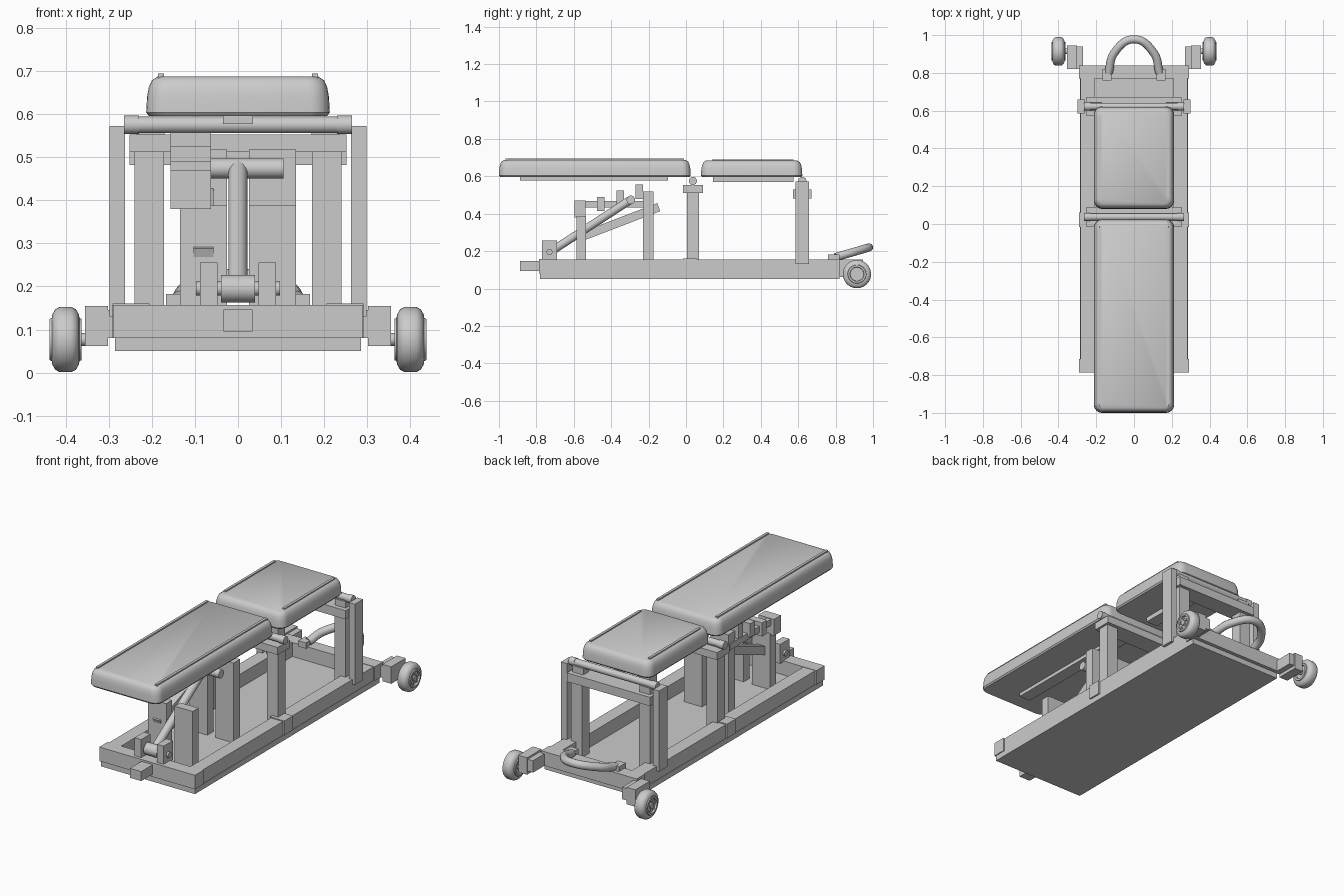
import bpy, bmesh, math
from mathutils import Vector, Matrix

if "Cube" in bpy.data.objects:
    bpy.data.objects.remove(bpy.data.objects["Cube"])


def finish(name, bm, smooth=False):
    bmesh.ops.recalc_face_normals(bm, faces=bm.faces)
    me = bpy.data.meshes.new(name)
    for f in bm.faces:
        f.smooth = smooth
    bm.to_mesh(me)
    bm.free()
    if smooth:
        me.set_sharp_from_angle(angle=math.radians(35))
    ob = bpy.data.objects.new(name, me)
    bpy.context.collection.objects.link(ob)
    return ob


def box(name, x, y, z, tilt=None):
    """Box from (min, max) ranges; tilt rotates about x through its centre."""
    c = Vector([sum(r) / 2 for r in (x, y, z)])
    s = [r[1] - r[0] for r in (x, y, z)]
    bm = bmesh.new()
    m = Matrix.Translation(c) @ Matrix.Rotation(tilt or 0, 4, 'X') @ Matrix.Diagonal((*s, 1))
    bmesh.ops.create_cube(bm, size=1, matrix=m)
    return finish(name, bm)


def pair(name, x, y, z):
    box(name + "_right", x, y, z)
    box(name + "_left", (-x[1], -x[0]), y, z)


def rod(name, a, b, r, seg=24):
    a, b = Vector(a), Vector(b)
    d = b - a
    bm = bmesh.new()
    m = Matrix.Translation((a + b) / 2) @ d.to_track_quat('Z', 'Y').to_matrix().to_4x4()
    bmesh.ops.create_cone(bm, cap_ends=True, segments=seg, radius1=r, radius2=r,
                          depth=d.length, matrix=m)
    return finish(name, bm, True)


def pad(name, hx, y0, y1, levels, rad=0.045):
    """Cushion: rounded rectangles stacked at (inset, z) levels."""
    bm = bmesh.new()
    rings = []
    for inset, z in levels:
        ring, r = [], rad - inset * 0.5
        for k, (cx, cy) in enumerate(((hx - inset - r, y1 - inset - r), (-hx + inset + r, y1 - inset - r),
                                      (-hx + inset + r, y0 + inset + r), (hx - inset - r, y0 + inset + r))):
            for i in range(7):
                t = math.pi / 2 * (k + i / 6)
                ring.append(bm.verts.new((cx + r * math.cos(t), cy + r * math.sin(t), z)))
        rings.append(ring)
    n = len(rings[0])
    for a, b in zip(rings, rings[1:]):
        for i in range(n):
            bm.faces.new((a[i], a[(i + 1) % n], b[(i + 1) % n], b[i]))
    bm.faces.new(rings[0])
    bm.faces.new(rings[-1])
    return finish(name, bm, True)


def wheel(name, centre, profile, seg=40):
    bm = bmesh.new()
    vs = [bm.verts.new((x, 0, r)) for x, r in profile]
    es = [bm.edges.new(p) for p in zip(vs, vs[1:])]
    bmesh.ops.spin(bm, geom=vs + es, cent=(0, 0, 0), axis=(1, 0, 0),
                   angle=math.tau, steps=seg)
    bmesh.ops.remove_doubles(bm, verts=bm.verts, dist=1e-5)
    bmesh.ops.translate(bm, verts=bm.verts, vec=centre)
    return finish(name, bm, True)


# base frame
box("base_plate", (-0.285, 0.285), (-0.78, 0.82), (0.05, 0.08))
pair("side_rail", (0.21, 0.283), (-0.72, 0.77), (0.08, 0.155))
box("front_cross_rail", (-0.29, 0.29), (-0.787, -0.715), (0.08, 0.157))
box("rear_cross_rail", (-0.29, 0.29), (0.77, 0.84), (0.08, 0.157))
box("front_stub", (-0.034, 0.034), (-0.887, -0.78), (0.095, 0.147))
pair("rail_sleeve", (0.205, 0.291), (-0.015, 0.06), (0.082, 0.16))

# uprights with cross bars and pivot tubes
MY, RY = 0.037, 0.622
pair("middle_post", (0.172, 0.24), (0.005, 0.07), (0.08, 0.52))
pair("rear_inner_post", (0.172, 0.24), (RY - 0.032, RY + 0.032), (0.08, 0.49))
pair("rear_outer_post", (0.262, 0.298), (RY - 0.036, RY + 0.036), (0.13, 0.572))
box("middle_cross_bar", (-0.252, 0.252), (MY - 0.053, MY + 0.053), (0.512, 0.553))
box("rear_cross_bar", (-0.252, 0.252), (RY - 0.05, RY + 0.05), (0.482, 0.53))
pair("rear_tube_mount", (0.17, 0.235), (RY - 0.025, RY + 0.025), (0.525, 0.565))
for label, y in (("middle", MY), ("rear", RY)):
    rod(label + "_pivot_tube", (-0.24, y, 0.575), (0.24, y, 0.575), 0.019)
    for s in (-1, 1):
        rod(label + "_tube_cap", (s * 0.23, y, 0.575), (s * 0.264, y, 0.575), 0.0215)

# cushions, piping and the support bars below
shape = [(0.006, 0.596), (0, 0.604), (0.002, 0.64), (0.006, 0.662), (0.013, 0.678), (0.026, 0.687)]
pad("back_pad", 0.213, -1.0, 0.025, shape)
pad("seat_pad", 0.213, 0.08, 0.622, [(i, z - (0.003 if z > 0.65 else 0)) for i, z in shape])
pair("back_pad_piping", (0.172, 0.186), (-0.965, -0.01), (0.675, 0.694))
pair("seat_pad_piping", (0.172, 0.186), (0.14, 0.575), (0.675, 0.69))
box("back_support_bar", (-0.035, 0.035), (-0.887, -0.097), (0.577, 0.6))
box("seat_support_bar", (-0.035, 0.035), (0.145, 0.575), (0.57, 0.6))

# adjuster posts and stepped ladder
pair("adjuster_front_post", (0.025, 0.135), (-0.585, -0.535), (0.08, 0.388))
pair("adjuster_rear_post", (0.025, 0.135), (-0.23, -0.175), (0.08, 0.518))
box("ladder_bracket", (-0.157, -0.063), (-0.597, -0.537), (0.38, 0.47))
box("ladder_rail", (-0.14, -0.115), (-0.59, -0.18), (0.432, 0.467))
for y, z0, z1 in ((-0.455, 0.415, 0.49), (-0.352, 0.45, 0.525), (-0.25, 0.48, 0.557)):
    box("ladder_tooth", (-0.157, -0.063), (y - 0.02, y + 0.02), (z0, z1))
box("ladder_beam", (-0.103, -0.057), (-0.6, -0.13), (0.328, 0.374), math.radians(21))

# angled strut with its pivot
rod("strut", (0, -0.727, 0.195), (0, -0.295, 0.475), 0.022)
rod("strut_pivot_sleeve", (-0.04, -0.73, 0.195), (0.04, -0.73, 0.195), 0.032)
rod("strut_pivot_pin", (-0.098, -0.73, 0.195), (0.098, -0.73, 0.195), 0.016)
pair("strut_bracket", (0.048, 0.088), (-0.77, -0.69), (0.15, 0.256))
rod("strut_top_bar", (-0.105, -0.295, 0.474), (0.105, -0.295, 0.474), 0.023)

# wheels with bolts, axles and carriers
WY, WZ = 0.914, 0.077
tyre = [(-0.028, 0), (-0.028, 0.018), (-0.028, 0.036), (-0.037, 0.038), (-0.037, 0.048),
        (-0.032, 0.05), (-0.031, 0.058), (-0.024, 0.07), (-0.014, 0.0755)]
tyre += [(-x, r) for x, r in reversed(tyre)]
for s, side in ((-1, "left"), (1, "right")):
    wheel("wheel_" + side, (s * 0.4, WY, WZ), tyre)
    rod("axle_" + side, (s * 0.34, WY, WZ), (s * 0.436, WY, WZ), 0.015)
    for i in range(5):
        a = math.tau * i / 5 + math.pi / 2
        y, z = WY + 0.026 * math.cos(a), WZ + 0.026 * math.sin(a)
        rod("wheel_bolt_" + side, (s * 0.42, y, z), (s * 0.434, y, z), 0.006, 12)
pair("wheel_carrier", (0.302, 0.355), (0.82, 0.945), (0.062, 0.155))
pair("carrier_arm", (0.27, 0.303), (0.82, 0.94), (0.08, 0.145))

# rear pull handle
cu = bpy.data.curves.new("pull_handle", 'CURVE')
cu.dimensions = '3D'
cu.bevel_depth = 0.022
cu.bevel_resolution = 4
cu.use_fill_caps = True
sp = cu.splines.new('BEZIER')
pts = [(-0.135, 0.80, 0.168), (-0.105, 0.905, 0.198), (0, 0.978, 0.22),
       (0.105, 0.905, 0.198), (0.135, 0.80, 0.168)]
sp.bezier_points.add(len(pts) - 1)
for p, co in zip(sp.bezier_points, pts):
    p.co = co
    p.handle_left_type = p.handle_right_type = 'AUTO'
sp.resolution_u = 8
bpy.context.collection.objects.link(bpy.data.objects.new("pull_handle", cu))
pair("handle_plate", (0.12, 0.167), (0.76, 0.82), (0.15, 0.182))
